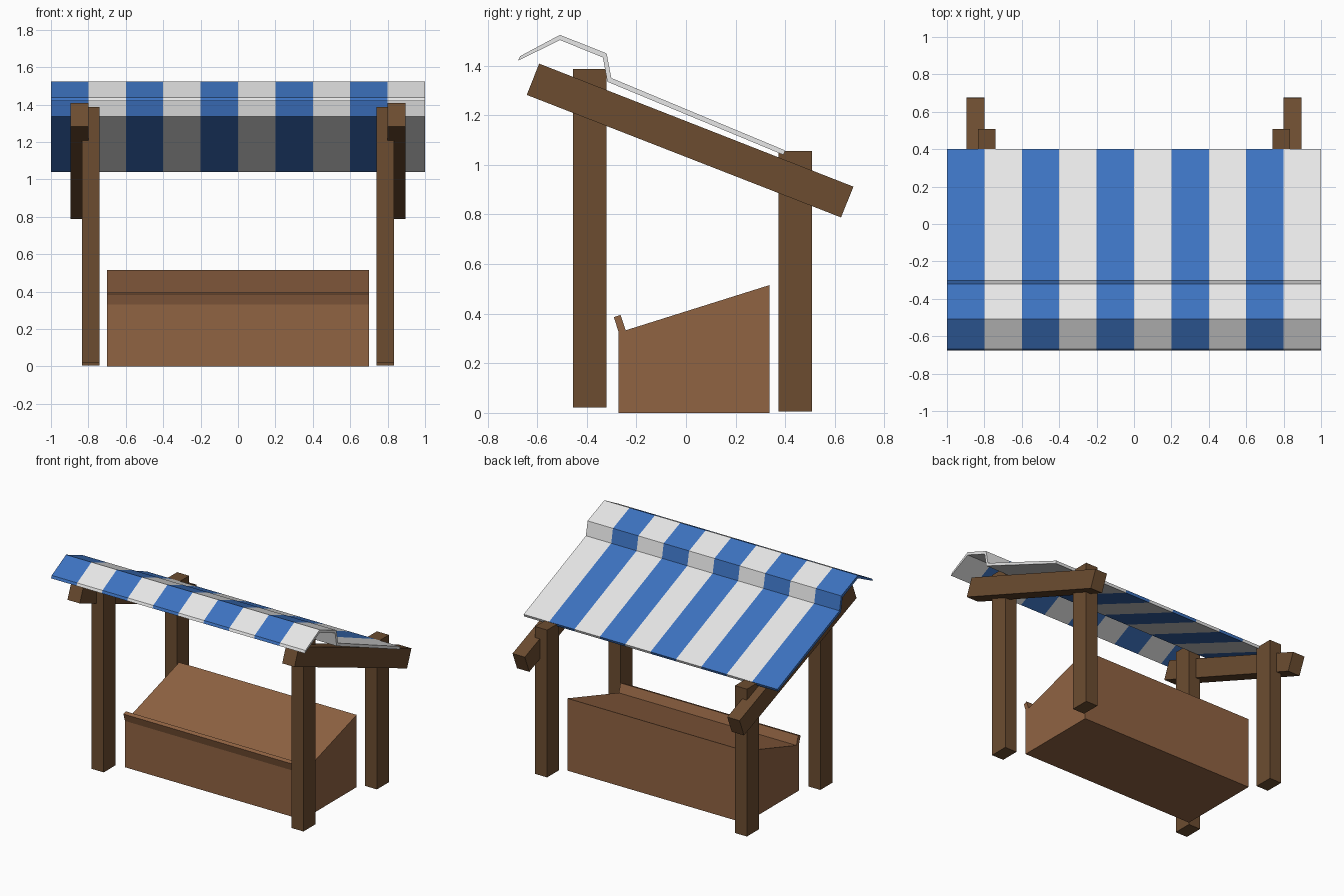
import bpy
import bmesh
import math

cube = bpy.data.objects.get("Cube")
if cube:
    bpy.data.objects.remove(cube, do_unlink=True)


def make_material(name, rgb):
    mat = bpy.data.materials.new(name)
    mat.use_nodes = True
    color = (*rgb, 1.0)
    mat.diffuse_color = color
    bsdf = mat.node_tree.nodes["Principled BSDF"]
    bsdf.inputs["Base Color"].default_value = color
    bsdf.inputs["Roughness"].default_value = 0.9
    return mat


dark_wood = make_material("dark wood", (0.15, 0.073, 0.03))
light_wood = make_material("light wood", (0.28, 0.125, 0.055))
blue_cloth = make_material("blue cloth", (0.046, 0.17, 0.53))
white_cloth = make_material("white cloth", (0.8, 0.8, 0.8))


def extrude_profile(name, profile, stations, materials):
    """Sweep a closed (y, z) profile along x through the given stations."""
    bm = bmesh.new()
    rings = [[bm.verts.new((x, y, z)) for y, z in profile] for x in stations]
    count = len(profile)
    for step, (a, b) in enumerate(zip(rings, rings[1:])):
        for i in range(count):
            j = (i + 1) % count
            face = bm.faces.new((a[i], a[j], b[j], b[i]))
            face.material_index = step % len(materials)
    bm.faces.new(rings[0])
    end = bm.faces.new(rings[-1])
    end.material_index = (len(stations) - 2) % len(materials)
    bmesh.ops.recalc_face_normals(bm, faces=bm.faces)
    mesh = bpy.data.meshes.new(name)
    bm.to_mesh(mesh)
    bm.free()
    for mat in materials:
        mesh.materials.append(mat)
    obj = bpy.data.objects.new(name, mesh)
    bpy.context.collection.objects.link(obj)
    return obj


def rectangle(y0, y1, z0, z1):
    return [(y0, z0), (y1, z0), (y1, z1), (y0, z1)]


# Posts and sloping roof beams on both sides
beam = [(-0.642, 1.282), (0.625, 0.788), (0.675, 0.912), (-0.592, 1.408)]
frame_parts = [
    ("front_post", rectangle(-0.455, -0.32, 0.022, 1.387), 0.74, 0.835),
    ("back_post", rectangle(0.372, 0.507, 0.006, 1.056), 0.74, 0.835),
    ("roof_beam", beam, 0.798, 0.895),
]
for name, profile, inner, outer in frame_parts:
    for side, sign in (("left", 1), ("right", -1)):
        extrude_profile(f"{side}_{name}", profile,
                        sorted((sign * inner, sign * outer)), [dark_wood])

# Sloped counter with a raised front lip
counter = [(-0.273, 0), (0.336, 0), (0.336, 0.515), (-0.243, 0.333),
           (-0.264, 0.395), (-0.291, 0.386), (-0.273, 0.33)]
extrude_profile("counter", counter, (-0.70, 0.70), [light_wood])

# Striped awning: thin folded sheet, stripes alternate along its width
awning_top = [(-0.669, 1.438), (-0.508, 1.524), (-0.32, 1.449),
              (-0.301, 1.35), (0.40, 1.058)]
awning_bottom = [(-0.677, 1.42), (-0.508, 1.503), (-0.335, 1.433),
                 (-0.317, 1.335), (0.393, 1.04)]
stripes = 10
stations = [-1 + 2 * i / stripes for i in range(stripes + 1)]
extrude_profile("awning", awning_top + awning_bottom[::-1], stations,
                [blue_cloth, white_cloth])
